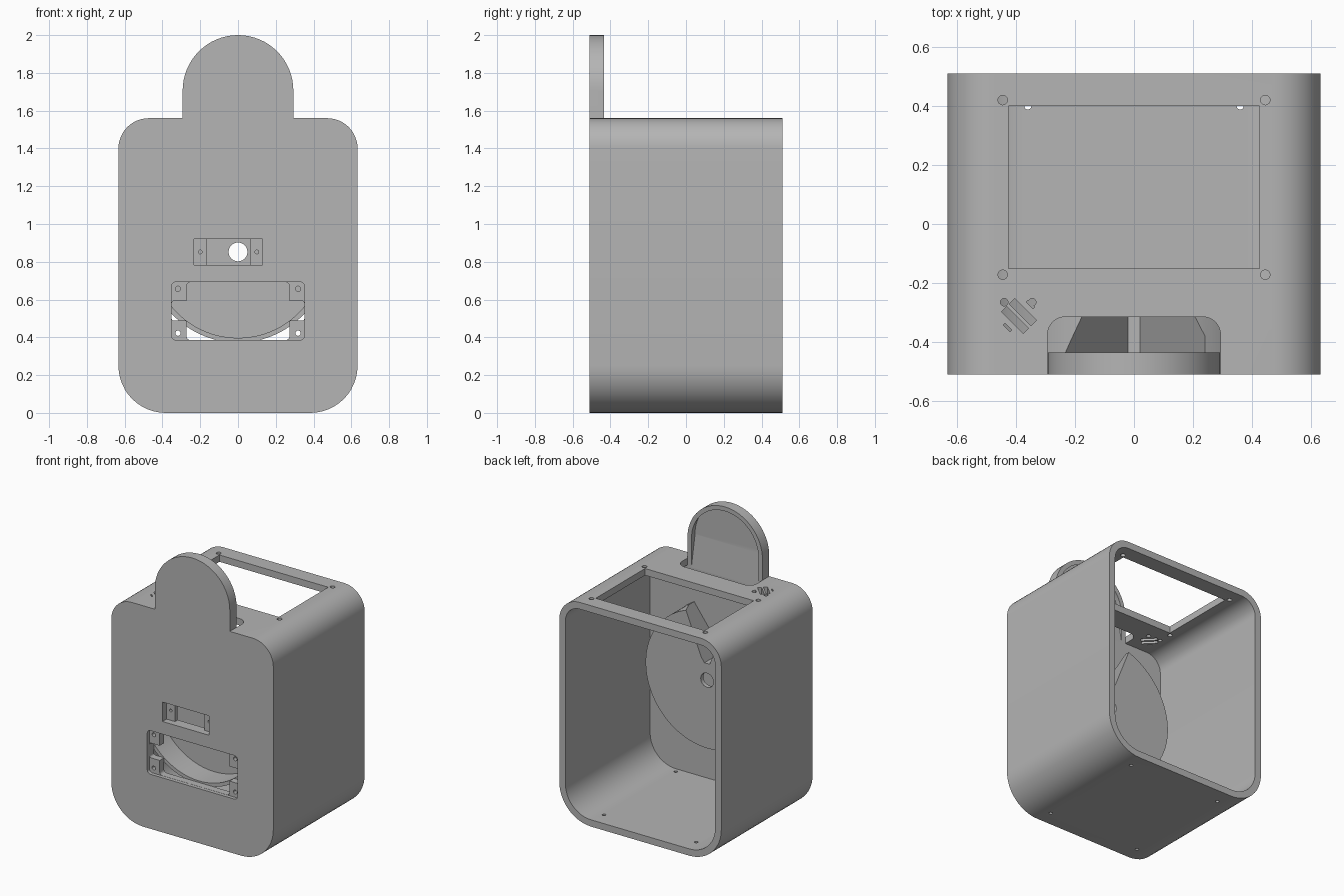
import bpy
from math import sin, cos, pi, radians

old = bpy.data.objects.get("Cube")
if old:
    bpy.data.objects.remove(old, do_unlink=True)

grey = bpy.data.materials.new("light_grey_plastic")
grey.use_nodes = True
grey.diffuse_color = (0.46, 0.46, 0.46, 1)
grey.node_tree.nodes["Principled BSDF"].inputs["Base Color"].default_value = (0.46, 0.46, 0.46, 1)


def rounded(x0, x1, y0, y1, low, high=None, n=12):
    """Counter-clockwise rectangle outline with its own lower and upper radii."""
    high = low if high is None else high
    pts = []
    for cx, cy, r, start in ((x0 + low, y0 + low, low, 180), (x1 - low, y0 + low, low, 270),
                             (x1 - high, y1 - high, high, 0), (x0 + high, y1 - high, high, 90)):
        if r == 0:
            pts.append((cx, cy))
            continue
        for i in range(n + 1):
            a = radians(start + 90 * i / n)
            pts.append((cx + r * cos(a), cy + r * sin(a)))
    return pts


def circle(cx, cy, r, n=24):
    return [(cx + r * cos(2 * pi * i / n), cy + r * sin(2 * pi * i / n)) for i in range(n)]


def arch(r, bottom, centre, n=32):
    return [(-r, bottom), (r, bottom)] + [
        (r * cos(pi * i / n), centre + r * sin(pi * i / n)) for i in range(n + 1)]


def loft(name, first, second, a, b, axis="Y"):
    """Closed solid between two outlines placed at a and b along an axis."""
    n = len(first)

    def place(p, d):
        return (p[0], d, p[1]) if axis == "Y" else (p[0], p[1], d)
    verts = [place(p, a) for p in first] + [place(p, b) for p in second]
    sides = [(i, (i + 1) % n, (i + 1) % n + n, i + n) for i in range(n)]
    faces = sides + [tuple(reversed(range(n))), tuple(range(n, 2 * n))]
    if axis == "Y":
        faces = [tuple(reversed(f)) for f in faces]
    mesh = bpy.data.meshes.new(name)
    mesh.from_pydata(verts, [], faces)
    mesh.validate()
    mesh.materials.append(grey)
    obj = bpy.data.objects.new(name, mesh)
    bpy.context.scene.collection.objects.link(obj)
    return obj


def prism(name, pts, a, b, axis="Y"):
    return loft(name, pts, pts, a, b, axis)


def combine(target, tool, operation="DIFFERENCE"):
    mod = target.modifiers.new(tool.name, "BOOLEAN")
    mod.operation = operation
    mod.solver = "EXACT"
    mod.object = tool
    bpy.context.view_layer.objects.active = target
    bpy.ops.object.modifier_apply(modifier=mod.name)
    bpy.data.objects.remove(tool, do_unlink=True)


def cut(target, pts, a, b, axis="Y"):
    combine(target, prism("cutter", pts, a, b, axis))


def finish(obj):
    bpy.ops.object.select_all(action="DESELECT")
    obj.select_set(True)
    bpy.context.view_layer.objects.active = obj
    bpy.ops.object.shade_smooth_by_angle(angle=radians(30))


FRONT, BACK, INNER = -0.51, 0.51, -0.435

# Housing: rounded shell, open at the back, with the arched sign on the front
housing = prism("housing", rounded(-0.633, 0.633, 0, 1.56, 0.25, 0.16), FRONT, BACK)
cut(housing, rounded(-0.585, 0.585, 0.048, 1.512, 0.2, 0.112), INNER, BACK + 0.1)
combine(housing, prism("sign", arch(0.293, 1.3, 1.707), FRONT, INNER), "UNION")

# Sign recess with a raised rim and a sloping base
combine(housing, loft("recess", arch(0.262, 1.72, 1.707 + 0.02), arch(0.262, 1.5, 1.707),
                      INNER - 0.04, INNER + 0.001))

# Feed slot behind the sign
cut(housing, rounded(-0.293, 0.293, INNER, -0.315, 0, 0.06), 1.46, 1.7, "Z")

# Top window and its screw holes
cut(housing, rounded(-0.425, 0.425, -0.15, 0.4, 0), 1.4, 1.7, "Z")
for x in (-0.445, 0.445):
    for y in (-0.172, 0.42):
        cut(housing, circle(x, y, 0.016), 1.4, 1.7, "Z")

# Sounder grille: diagonal slits and two screw holes
for offset, half in ((-0.055, 0.016), (-0.019, 0.052), (0.019, 0.052), (0.055, 0.016)):
    wide = 0.013 if half > 0.03 else 0.004
    s = 0.5 ** 0.5
    slit = [(-0.39 + s * (u + v), -0.312 + s * (v - u)) for u, v in
            ((-half, offset - wide), (half, offset - wide), (half, offset + wide), (-half, offset + wide))]
    cut(housing, slit, 1.4, 1.7, "Z")
for x in (-0.44, -0.345):
    cut(housing, circle(x, -0.265, 0.013), 1.4, 1.7, "Z")

# Floor screw holes
for x in (-0.36, 0.36):
    for y in (-0.4, 0.4):
        cut(housing, circle(x, y, 0.012, 16), -0.1, 0.1, "Z")

# Motor window with recessed mounting ledges
cut(housing, rounded(-0.232, 0.13, 0.783, 0.92, 0), FRONT - 0.1, -0.465)
cut(housing, rounded(-0.167, 0.065, 0.783, 0.92, 0), -0.48, INNER + 0.05)
for x in (-0.2, 0.1):
    cut(housing, circle(x, 0.852, 0.01, 16), -0.48, INNER + 0.05)

# Display window with four recessed corner lugs
cut(housing, rounded(-0.352, 0.352, 0.385, 0.693, 0.025), FRONT - 0.1, -0.485)
cut(housing, rounded(-0.272, 0.272, 0.386, 0.692, 0.02), -0.5, INNER + 0.05)
cut(housing, rounded(-0.351, 0.351, 0.488, 0.592, 0.012), -0.5, INNER + 0.05)
for x in (-0.318, 0.318):
    for z in (0.422, 0.657):
        cut(housing, circle(x, z, 0.014, 16), -0.5, INNER + 0.05)
finish(housing)

# Dispensing drum: hollow, open at the front, with a tapering feed notch
REAR = -0.235


def notch(name, grow):
    def vee(half):
        return [(-half - grow, 1.4), (-0.02, 0.97 - grow), (0.02, 0.97 - grow), (half + grow, 1.4)]
    return loft(name, vee(0.34), vee(0.19), INNER - 0.02, REAR + 0.02)


drum = prism("drum", circle(0, 0.852, 0.48, 96), INNER, REAR)
cavity = prism("cavity", circle(0, 0.852, 0.455, 96), INNER - 0.01, REAR - 0.03)
combine(cavity, notch("notch_wall", 0.03))
combine(drum, cavity)
combine(drum, notch("notch", 0))
cut(drum, circle(0, 0.852, 0.05), REAR - 0.08, REAR + 0.1)
finish(drum)
